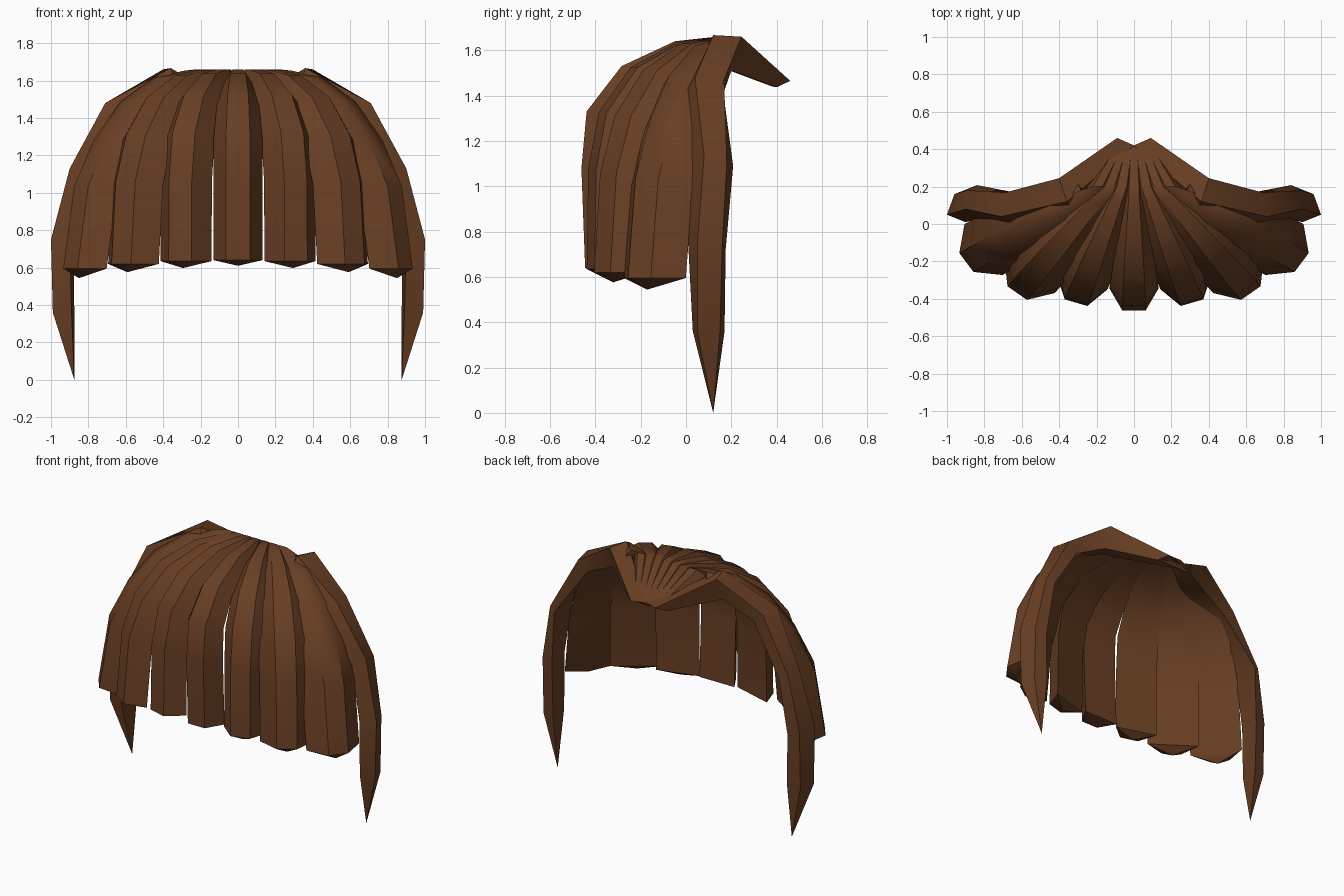
import bpy, bmesh, math
from mathutils import Vector as V

if "Cube" in bpy.data.objects:
    bpy.data.objects.remove(bpy.data.objects["Cube"])

brown = bpy.data.materials.new("warm_brown")
brown.diffuse_color = (0.14, 0.049, 0.0175, 1)
brown.use_nodes = True
brown.node_tree.nodes["Principled BSDF"].inputs["Base Color"].default_value = brown.diffuse_color


def loft(name, rings, tip, mirrored):
    """Skin a chain of four-sided rings and close the last one to a point."""
    bm = bmesh.new()
    rows = [[bm.verts.new(p) for p in ring] for ring in rings]
    for a, b in zip(rows, rows[1:]):
        for i in range(4):
            j = (i + 1) % 4
            bm.faces.new((a[i], a[j], b[j], b[i]))
    bm.faces.new(rows[0][::-1])
    end = bm.verts.new(tip)
    for i in range(4):
        bm.faces.new((rows[-1][i], rows[-1][(i + 1) % 4], end))
    bmesh.ops.recalc_face_normals(bm, faces=bm.faces)
    me = bpy.data.meshes.new(name)
    bm.to_mesh(me)
    bm.free()
    me.materials.append(brown)
    ob = bpy.data.objects.new(name, me)
    bpy.context.collection.objects.link(ob)
    if mirrored:
        ob.modifiers.new("mirror", "MIRROR").use_mirror_merge = False
    bpy.ops.object.select_all(action='DESELECT')
    ob.select_set(True)
    bpy.context.view_layer.objects.active = ob
    bpy.ops.object.shade_smooth_by_angle(angle=math.radians(45))


# Shared lock profile, crown to hem: reach, height, width scale, thickness,
# and how much the reach shrinks for each lock away from the middle
PROFILE = [(0.10, 1.66, 0.45, 0.05, 0), (0.38, 1.64, 0.65, 0.07, 0.05),
           (0.74, 1.53, 0.88, 0.09, 0.08), (0.975, 1.33, 1.0, 0.105, 0.075),
           (1.01, 1.08, 1.0, 0.115, 0.035), (0.985, 0.64, 1.0, 0.115, 0)]


def bang(name, k, hem, side, half):
    """Fringe lock from the crown to the hem; hem is its outer middle."""
    side = V((*side, 0)).normalized()
    root = V((0.065 * k, 0.2))
    drop = 0.005 * k * k
    path = [(V((0.025 * k, 0.42, 1.455)), V((1, 0, 0)), 0.25, 0.025),
            (V((0.065 * k, 0.2, 1.66)), V((1, 0, 0)), 0.42, 0.05)]
    for f, z, w, d, pinch in PROFILE:
        p = root.lerp(V(hem), f * (1 - k * pinch))
        path.append((V((p.x, p.y, z - drop * min(1, 1.3 * f))), side, w, d))
    rings = []
    for i, (p, s, w, d) in enumerate(path):
        along = path[min(i + 1, len(path) - 1)][0] - path[max(i - 1, 0)][0]
        if i == len(path) - 1:
            along = V((0, 0, -1))
        out = along.cross(s).normalized()
        if out.z < -0.3:
            out = -out
        inner = p - out * d
        rings.append([inner - s * half * w, p - s * 0.063 * w,
                      p + s * 0.063 * w, inner + s * half * w])
    tip = sum(rings[-1], V()) / 4 - V((0, 0, 0.03 + 0.007 * k))
    loft(name, rings, tip, k > 0)


# Fringe
bang("center_bang", 0, (0, -0.455), (1, 0), 0.13)
bang("inner_bang", 1, (0.314, -0.43), (0.96, 0.28), 0.142)
bang("middle_bang", 2, (0.632, -0.378), (0.82, 0.57), 0.165)
bang("outer_bang", 3, (0.907, -0.212), (0.6, 0.8), 0.17)

# Long side locks: back outer, front outer, front inner, back inner corners
LOCK = [
    [(.09, .46, 1.465), (.0, .42, 1.46), (.0, .38, 1.44), (.14, .40, 1.437)],
    [(.40, .245, 1.66), (.36, .12, 1.667), (.33, .06, 1.56), (.41, .20, 1.51)],
    [(.69, .168, 1.47), (.71, .04, 1.48), (.65, 0, 1.42), (.62, .165, 1.41)],
    [(.89, .18, 1.11), (.90, .08, 1.13), (.83, .03, 1.09), (.84, .208, 1.09)],
    [(.96, .16, .74), (1.0, .05, .75), (.90, .01, .74), (.88, .175, .72)],
    [(.96, .15, .36), (.99, .05, .36), (.89, .03, .36), (.875, .17, .36)],
]
loft("side_lock", [[V(p) for p in r] for r in LOCK], V((0.875, 0.12, 0)), True)
